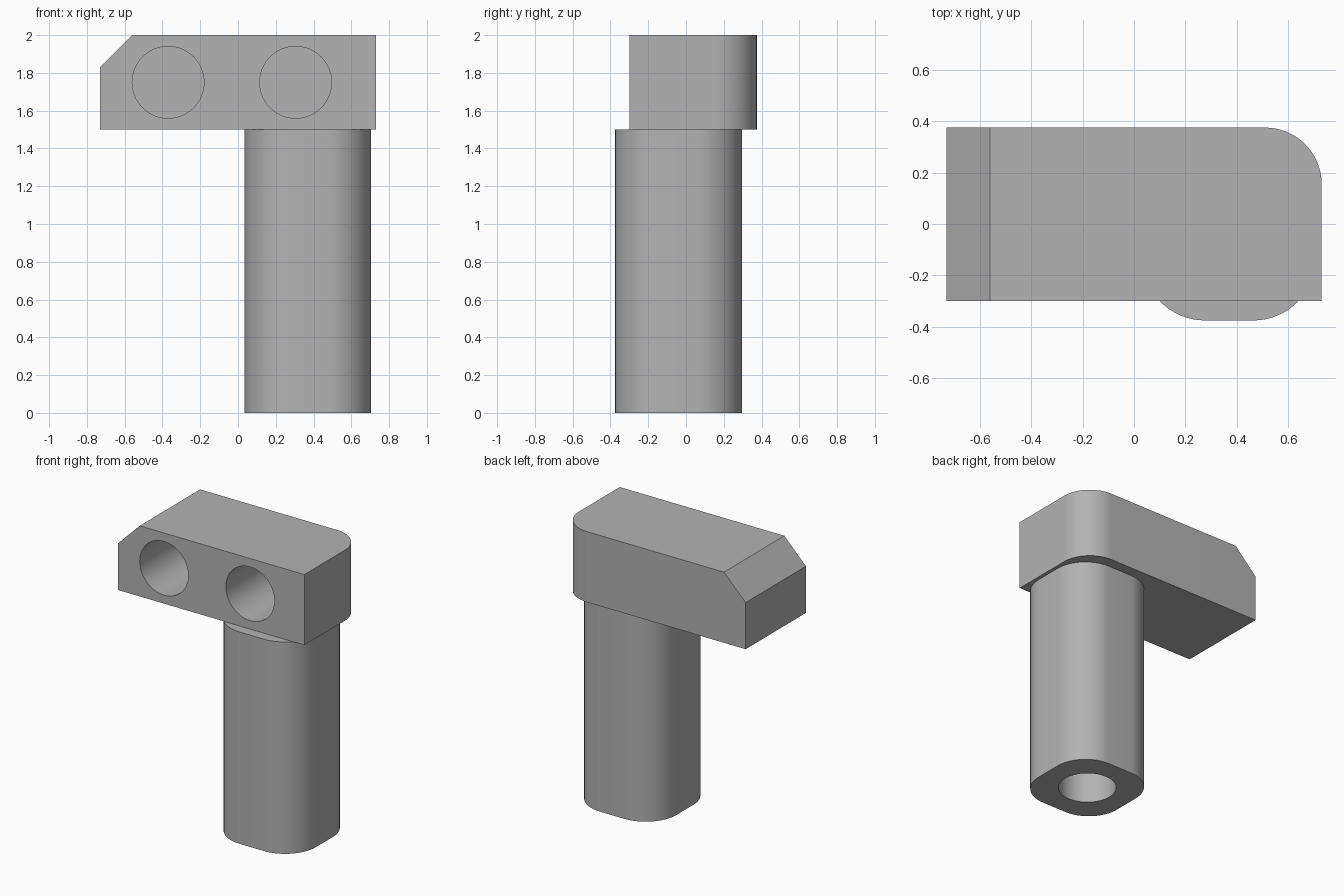
import bpy
import bmesh
from math import radians
from mathutils import Matrix, Vector

default = bpy.data.objects.get("Cube")
if default:
    bpy.data.objects.remove(default, do_unlink=True)

grey = bpy.data.materials.new("plain_grey")
grey.use_nodes = True
colour = (0.45, 0.45, 0.45, 1)
grey.diffuse_color = colour
grey.node_tree.nodes["Principled BSDF"].inputs["Base Color"].default_value = colour


def add_object(name, bm):
    mesh = bpy.data.meshes.new(name)
    bm.to_mesh(mesh)
    bm.free()
    mesh.materials.append(grey)
    obj = bpy.data.objects.new(name, mesh)
    bpy.context.collection.objects.link(obj)
    return obj


def block(low, high):
    low, high = Vector(low), Vector(high)
    bm = bmesh.new()
    bmesh.ops.create_cube(bm, size=1, matrix=Matrix.Translation((low + high) / 2)
                          @ Matrix.Diagonal((high - low).to_4d()))
    return bm


def bevel_where(bm, rule, radius, segments):
    edges = [e for e in bm.edges if all(rule(v.co) for v in e.verts)]
    bmesh.ops.bevel(bm, geom=edges, offset=radius, segments=segments,
                    profile=0.5, affect='EDGES')


def drill(obj, centre, length, rotation=Matrix()):
    """Cut a round hole of the common bore size."""
    bm = bmesh.new()
    bmesh.ops.create_cone(bm, cap_ends=True, segments=64, radius1=0.19, radius2=0.19,
                          depth=length, matrix=Matrix.Translation(centre) @ rotation)
    cutter = add_object("hole_cutter", bm)
    cutter.hide_render = True
    mod = obj.modifiers.new("hole", 'BOOLEAN')
    mod.operation, mod.solver, mod.object = 'DIFFERENCE', 'EXACT', cutter
    bpy.context.view_layer.objects.active = obj
    bpy.ops.object.modifier_apply(modifier=mod.name)
    bpy.data.objects.remove(cutter, do_unlink=True)


def smooth(obj):
    bpy.ops.object.select_all(action='DESELECT')
    obj.select_set(True)
    bpy.context.view_layer.objects.active = obj
    bpy.ops.object.shade_smooth_by_angle(angle=radians(30))


# Head block: one rounded back corner, one chamfered top end
bm = block((-0.73, -0.30, 1.5), (0.73, 0.375, 2))
bevel_where(bm, lambda c: c.x > 0.7 and c.y > 0.3, 0.22, 16)
bevel_where(bm, lambda c: c.x < -0.7 and c.z > 1.9, 0.17, 1)
head = add_object("head_block", bm)

# Two blind holes in the front of the head
for x in (-0.37, 0.305):
    drill(head, (x, -0.30, 1.75), 1.0, Matrix.Rotation(radians(90), 4, 'X'))
smooth(head)

# Post: square column with generously rounded corners
bm = block((0.035, -0.375, 0), (0.705, 0.297, 1.5))
uprights = [e for e in bm.edges if abs(e.verts[0].co.z - e.verts[1].co.z) > 1]
bmesh.ops.bevel(bm, geom=uprights, offset=0.24, segments=16, profile=0.5, affect='EDGES')
post = add_object("post", bm)

# Blind bore up from the foot of the post
drill(post, (0.37, -0.038, 0), 2.0)
smooth(post)
